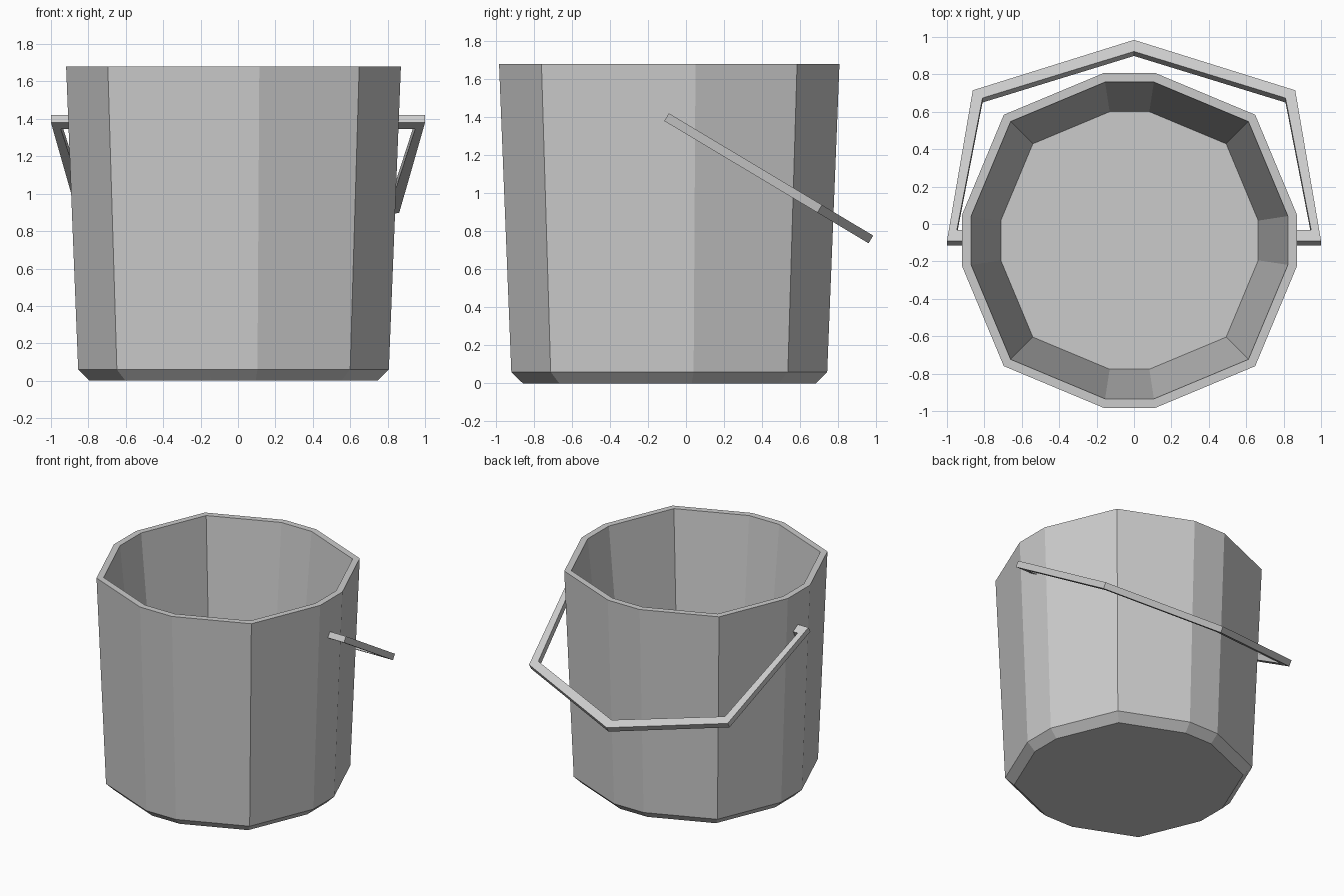
import bpy, bmesh, math
from mathutils import Vector

if "Cube" in bpy.data.objects:
    bpy.data.objects.remove(bpy.data.objects["Cube"])


def finish(bm, name):
    bmesh.ops.recalc_face_normals(bm, faces=bm.faces)
    mesh = bpy.data.meshes.new(name)
    bm.to_mesh(mesh)
    bm.free()
    obj = bpy.data.objects.new(name, mesh)
    bpy.context.collection.objects.link(obj)
    return obj


# Bucket: twelve-sided rings lofted from the base, up the outside, over the rim, down inside
CX, CY = -0.024, -0.088
quarter = [(0.895, 0.138), (0.672, 0.672), (0.138, 0.895)]
outline = []
for sx, sy in [(1, 1), (-1, 1), (-1, -1), (1, -1)]:
    pts = [(sx * x, sy * y) for x, y in quarter]
    outline += pts if sx * sy > 0 else pts[::-1]

profile = [(0.86, 0.0), (0.928, 0.06), (1.0, 1.68), (0.946, 1.68), (0.769, 0.08)]
bm = bmesh.new()
rings = [[bm.verts.new((CX + x * s, CY + y * s, z)) for x, y in outline]
         for s, z in profile]
n = len(outline)
for low, high in zip(rings, rings[1:]):
    for i in range(n):
        j = (i + 1) % n
        bm.faces.new((low[i], low[j], high[j], high[i]))
bm.faces.new(rings[0][::-1])
bm.faces.new(rings[-1])
finish(bm, "bucket")

# Handle: flat mirrored strip with short pins, tilted down behind the bucket
outer = [(0.85, 0.0), (1.0, 0.0), (0.862, 0.938), (0.0, 1.252)]
inner = [(0.85, 0.068), (0.947, 0.068), (0.81, 0.89), (0.0, 1.18)]
tilt = math.radians(30.9)
along = Vector((0, math.cos(tilt), -math.sin(tilt)))
down = Vector((0, -math.sin(tilt), -math.cos(tilt))) * 0.047


def full(path):
    return path + [(-x, u) for x, u in path[-2::-1]]


bm = bmesh.new()
sides = [[bm.verts.new(Vector((x, -0.09, 1.42)) + along * u) for x, u in full(p)]
         for p in (outer, inner)]
faces = [bm.faces.new((sides[0][i], sides[0][i + 1], sides[1][i + 1], sides[1][i]))
         for i in range(len(sides[0]) - 1)]
ext = bmesh.ops.extrude_face_region(bm, geom=faces, use_keep_orig=True)
bmesh.ops.translate(bm, vec=down,
                    verts=[v for v in ext["geom"] if isinstance(v, bmesh.types.BMVert)])
finish(bm, "handle")
